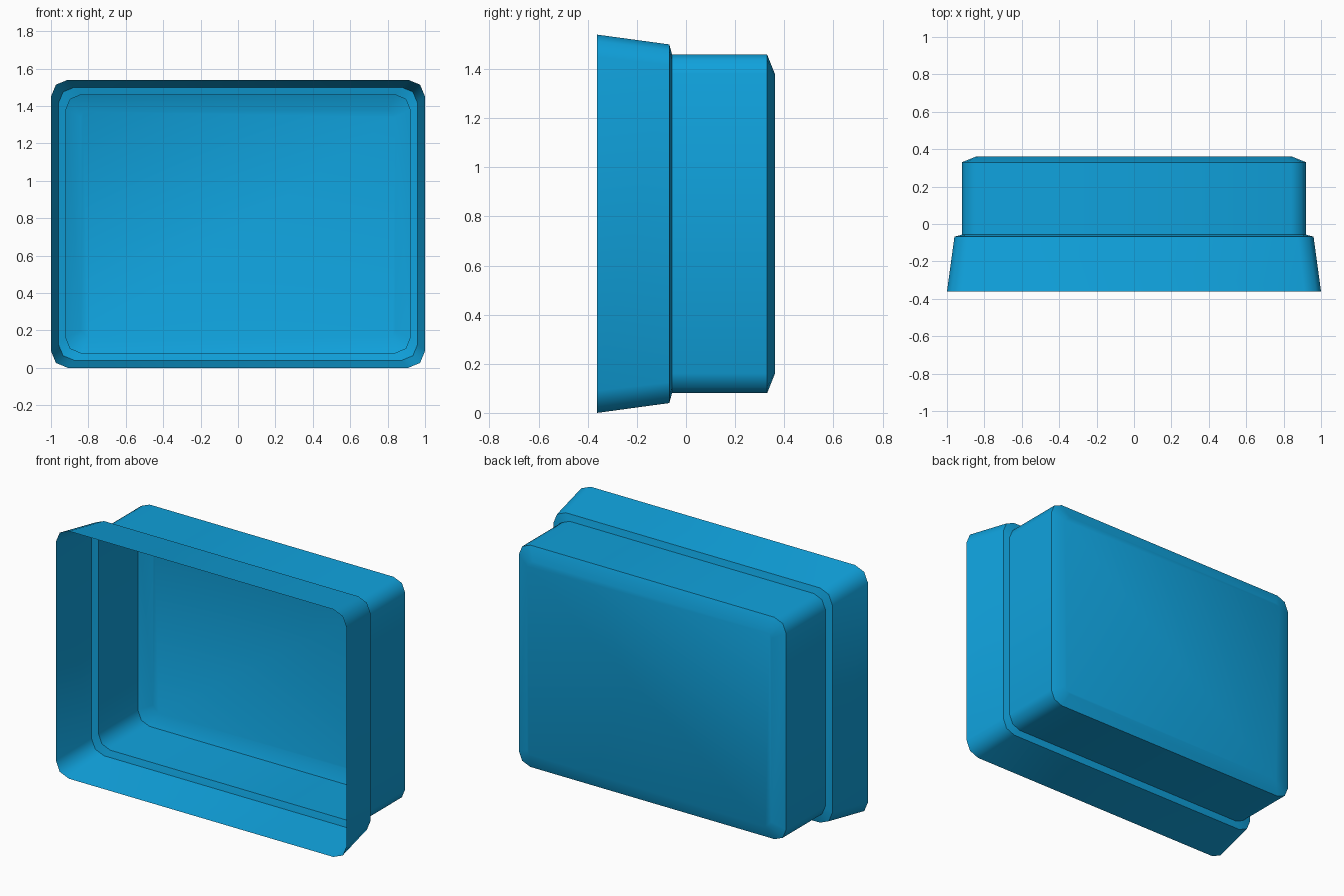
import bpy, bmesh, math

if "Cube" in bpy.data.objects:
    bpy.data.objects.remove(bpy.data.objects["Cube"])

CENTRE_Z = 0.77

mat = bpy.data.materials.new("bright blue")
mat.diffuse_color = (0.005, 0.36, 0.72, 1)
mat.use_nodes = True
mat.node_tree.nodes["Principled BSDF"].inputs["Base Color"].default_value = mat.diffuse_color


def rounded_ring(bm, y, half_w, half_h, r):
    """Rectangle in the xz plane with two-segment rounded corners."""
    ring = []
    for k, (sx, sz) in enumerate([(1, 1), (-1, 1), (-1, -1), (1, -1)]):
        for j in range(3):
            a = math.pi / 2 * (k + j / 2)
            ring.append(bm.verts.new((sx * (half_w - r) + r * math.cos(a), y,
                                      CENTRE_Z + sz * (half_h - r) + r * math.sin(a))))
    return ring


# Open tray: flared rim, small step, straight box, soft raised back
# (y, half width, half height, corner radius)
sections = [
    (-0.362, 1.00, 0.77, 0.09),
    (-0.068, 0.96, 0.73, 0.085),
    (-0.057, 0.92, 0.69, 0.08),
    (0.33, 0.92, 0.69, 0.08),
    (0.362, 0.84, 0.61, 0.04),
]
bm = bmesh.new()
rings = [rounded_ring(bm, *s) for s in sections]
for a, b in zip(rings, rings[1:]):
    n = len(a)
    for i in range(n):
        j = (i + 1) % n
        bm.faces.new((a[i], b[i], b[j], a[j]))
bm.faces.new(rings[-1][::-1])
# Point the normals outward, judged by the back panel
bm.normal_update()
bmesh.ops.recalc_face_normals(bm, faces=bm.faces)
bm.normal_update()
bm.faces.ensure_lookup_table()
if bm.faces[-1].normal.y < 0:
    bmesh.ops.reverse_faces(bm, faces=bm.faces)

mesh = bpy.data.meshes.new("open_tray")
bm.to_mesh(mesh)
bm.free()
mesh.materials.append(mat)
tray = bpy.data.objects.new("open_tray", mesh)
bpy.context.collection.objects.link(tray)
bpy.context.view_layer.objects.active = tray
tray.select_set(True)
bpy.ops.object.shade_smooth_by_angle(angle=math.radians(50))
